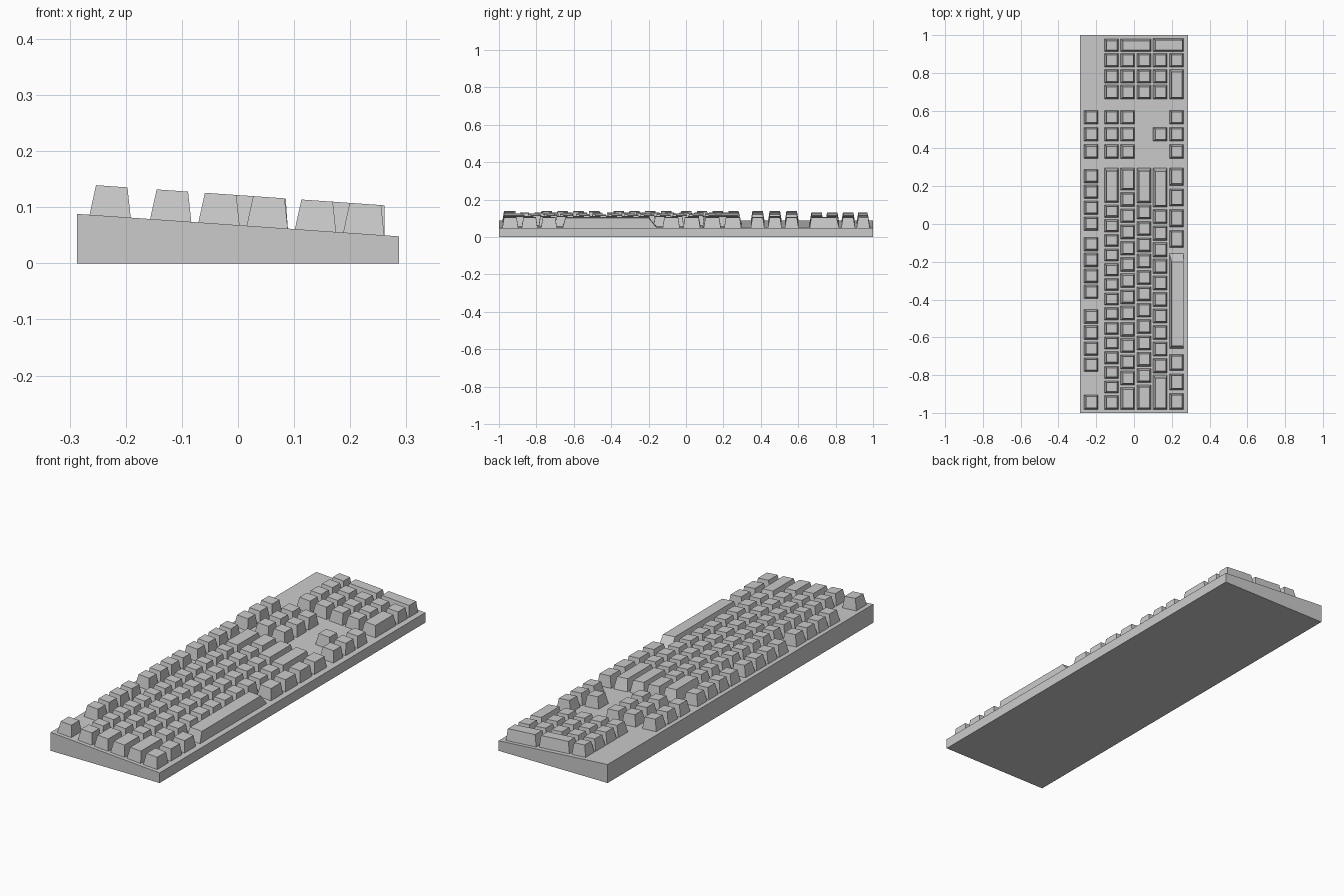
import bpy, bmesh

if "Cube" in bpy.data.objects:
    bpy.data.objects.remove(bpy.data.objects["Cube"])

HALF = 0.287          # half depth of the case (x)
KEY = 0.074           # footprint of a single key
GAP = 0.012           # gap between neighbouring keys
HEIGHT = 0.0535       # key height above the sloped case
ROWS = [-0.265, -0.157, -0.071, 0.015, 0.101, 0.187]   # low x edge of each row


def slope(x):
    return 0.068 - 0.0697 * x


def hexahedron(bm, bottom, top):
    b = [bm.verts.new(p) for p in bottom]
    t = [bm.verts.new(p) for p in top]
    bm.faces.new(b[::-1])
    bm.faces.new(t)
    for i in range(4):
        j = (i + 1) % 4
        bm.faces.new((b[i], b[j], t[j], t[i]))


def ring(x0, x1, y0, y1, lift):
    return [(x, y, slope(x) + lift)
            for x, y in ((x0, y0), (x1, y0), (x1, y1), (x0, y1))]


def finish(bm, name):
    me = bpy.data.meshes.new(name)
    bm.to_mesh(me)
    bm.free()
    bpy.context.collection.objects.link(bpy.data.objects.new(name, me))


def keys(name, specs, right_inset=0.006):
    """specs: (first row, last row, y start, y end) for every tapered key"""
    bm = bmesh.new()
    for r0, r1, y0, y1 in specs:
        x0, x1, w = ROWS[r0], ROWS[r1] + KEY, y1 - y0
        lo, hi = max(0.009, 0.03 * w), max(0.009, 0.09 * w)
        hexahedron(bm, ring(x0, x1, y0, y1, -0.002),
                   ring(x0 + 0.012, x1 - right_inset, y0 + lo, y1 - hi, HEIGHT))
    finish(bm, name)


def fill(row, start, end, count, gap=GAP):
    """count equal keys between two y positions"""
    pitch = (end - start + gap) / count
    return [(row, row, start + i * pitch, start + (i + 1) * pitch - gap)
            for i in range(count)]


# Wedge-shaped case
bm = bmesh.new()
hexahedron(bm, [(-HALF, -1, 0), (HALF, -1, 0), (HALF, 1, 0), (-HALF, 1, 0)],
           ring(-HALF, HALF, -1, 1, 0))
finish(bm, "case")

Y0, Y1 = -0.982, 0.296

# Escape key and three groups of function keys
keys("escape_key", [(0, 0, Y0, Y0 + KEY + 0.004)])
keys("function_keys", fill(0, -0.782, -0.453, 4) + fill(0, -0.396, -0.070, 4)
     + fill(0, -0.034, 0.290, 4))

# Main block: first wide key, single keys, last wide key
main = []
for row, first, count, last in ((1, KEY, 13, 0.183), (2, 0.117, 12, 0.117),
                                (3, 0.130, 11, 0.184), (4, 0.182, 10, 0.207)):
    main.append((row, row, Y0, Y0 + first))
    main += fill(row, Y0 + first + GAP, Y1 - last - GAP, count)
    main.append((row, row, Y1 - last, Y1))
keys("main_keys", main)

# Bottom row around the space bar
keys("bottom_row_keys", fill(5, Y0, -0.690, 3, 0.018) + fill(5, -0.125, Y1, 4, 0.018))
keys("space_bar", [(5, 5, -0.660, -0.155)], right_inset=0)

# Navigation cluster and arrow keys
nav = [c - KEY / 2 for c in (0.383, 0.475, 0.565)]
keys("navigation_keys", [(r, r, y, y + KEY) for r in (0, 1, 2) for y in nav])
keys("arrow_keys", [(5, 5, y, y + KEY) for y in nav] + [(4, 4, nav[1], nav[1] + KEY)])

# Number pad with tall and wide keys
pad = [0.661, 0.745, 0.830]
keys("number_pad_keys", [(r, r, y, y + KEY) for r in (1, 2, 3, 4) for y in pad]
     + [(1, 1, 0.912, 0.979), (5, 5, pad[2], pad[2] + KEY),
        (5, 5, pad[0], pad[1] + KEY)])
keys("number_pad_tall_keys", [(2, 3, 0.912, 0.979), (4, 5, 0.912, 0.983)], 0.004)
